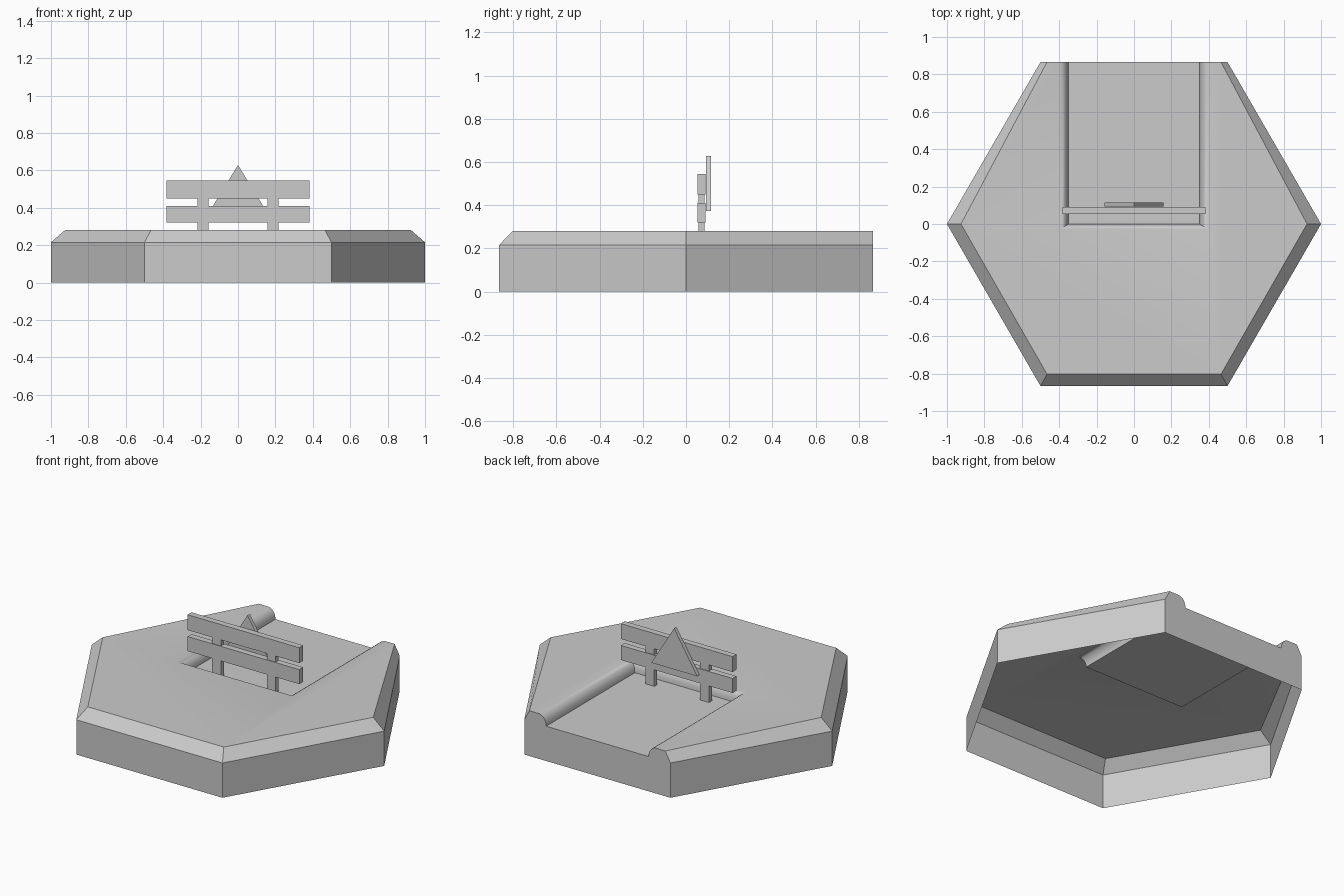
import bpy, bmesh
from math import sin, cos, radians

if "Cube" in bpy.data.objects:
    bpy.data.objects.remove(bpy.data.objects["Cube"])

B = 0.866            # half depth of the hexagon
TOP, ROAD = 0.28, 0.215


def finish(name, bm):
    bmesh.ops.remove_doubles(bm, verts=bm.verts, dist=1e-5)
    bmesh.ops.recalc_face_normals(bm, faces=bm.faces)
    me = bpy.data.meshes.new(name)
    bm.to_mesh(me)
    bm.free()
    ob = bpy.data.objects.new(name, me)
    bpy.context.collection.objects.link(ob)
    return ob


def box(name, x0, x1, y0, y1, z0, z1):
    bm = bmesh.new()
    bmesh.ops.create_cube(bm, size=1)
    for v in bm.verts:
        v.co.x = x0 if v.co.x < 0 else x1
        v.co.y = y0 if v.co.y < 0 else y1
        v.co.z = z0 if v.co.z < 0 else z1
    return finish(name, bm)


# Hexagonal tile: open-bottomed shell, bevelled on five sides
def hexagon(z, x, xf, yf):
    return [(-xf, B, z), (-x, 0, z), (-xf, -yf, z), (xf, -yf, z), (x, 0, z), (xf, B, z)]


bm = bmesh.new()


def face(points):
    bm.faces.new([bm.verts.new(p) for p in points])


def strip(a, b):
    for i in range(len(a) - 1):
        face([a[i], a[i + 1], b[i + 1], b[i]])


base = hexagon(0, 1, 0.5, B)
rim = hexagon(ROAD, 1, 0.5, B)
crown = hexagon(TOP, 0.925, 0.465, 0.803)
strip(base, rim)
strip(rim, crown)

# Sunken road ending at the tile centre, with a rounded curb
curbs = []
for i in range(6):
    a = radians(90 * i / 5)
    o, z = 0.05 * (1 - cos(a)), ROAD + (TOP - ROAD) * sin(a)
    x, y = 0.35 + o, -0.6 * o
    curbs.append([(-x, B, z), (-x, y, z), (x, y, z), (x, B, z)])
for lo, hi in zip(curbs, curbs[1:]):
    strip(lo, hi)
face(curbs[0])
face(crown + curbs[-1][::-1])

# Back wall follows the road cross-section
face([base[0], rim[0], crown[0]] + [c[0] for c in curbs[::-1]]
     + [c[3] for c in curbs] + [crown[5], rim[5], base[5]])
tile = finish("hex_road_tile", bm)
bpy.context.view_layer.objects.active = tile
tile.select_set(True)
bpy.ops.object.shade_smooth_by_angle(angle=radians(30))

# Barrier rails and posts
box("upper_rail", -0.382, 0.382, 0.053, 0.091, 0.45, 0.545)
box("lower_rail", -0.382, 0.382, 0.053, 0.091, 0.32, 0.41)
for side, s in (("left", -1), ("right", 1)):
    x0, x1 = sorted((s * 0.157, s * 0.217))
    box(side + "_post", x0, x1, 0.058, 0.086, ROAD, 0.50)

# Triangular warning sign on the back of the barrier
bm = bmesh.new()
tri = [(-0.157, 0.373), (0.157, 0.373), (0, 0.628)]
f = bm.faces.new([bm.verts.new((x, 0.093, z)) for x, z in tri])
ext = bmesh.ops.extrude_face_region(bm, geom=[f])
for v in ext["geom"]:
    if isinstance(v, bmesh.types.BMVert):
        v.co.y = 0.116
finish("warning_sign", bm)
